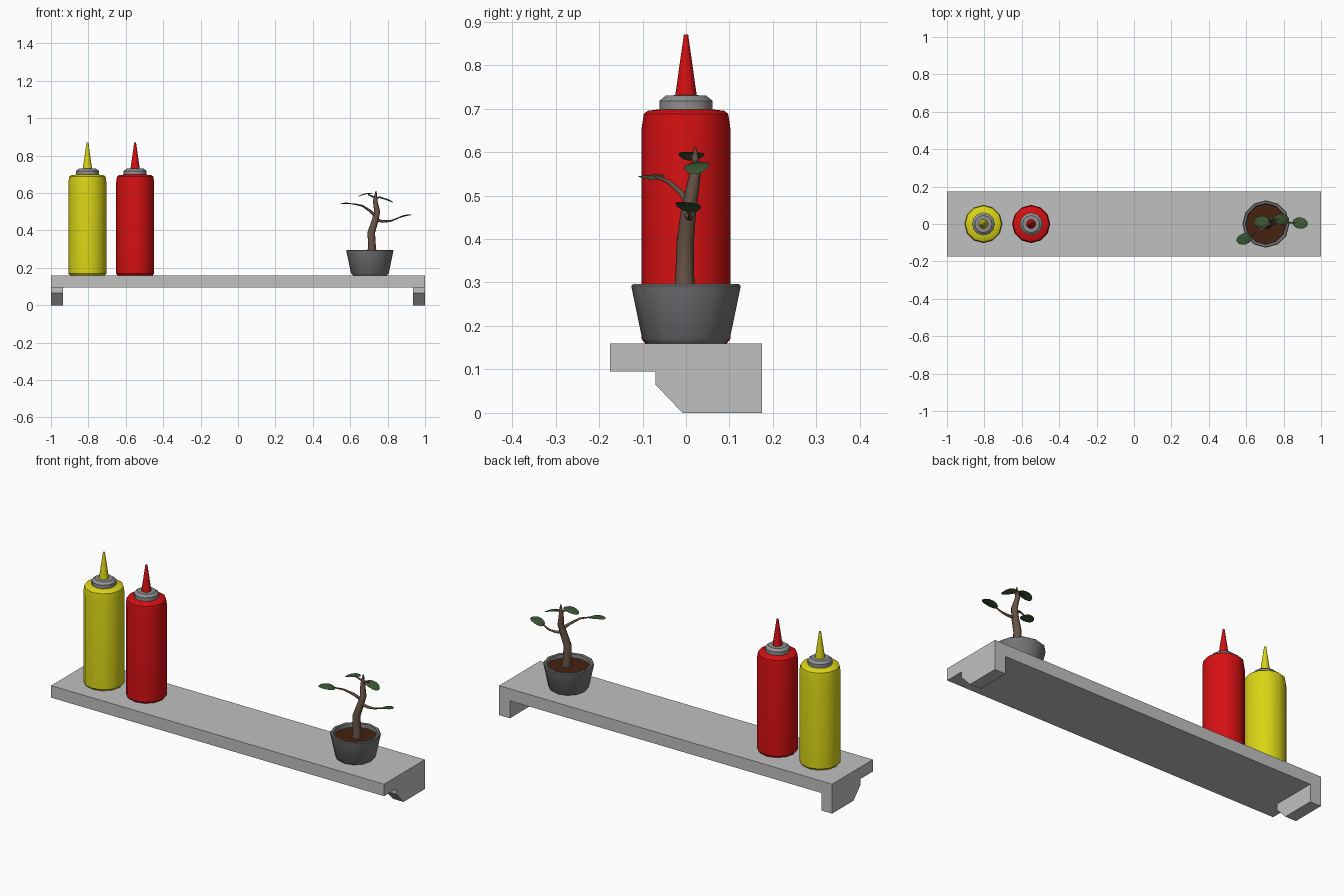
import bpy, bmesh, math
from mathutils import Vector, Euler

if "Cube" in bpy.data.objects:
    bpy.data.objects.remove(bpy.data.objects["Cube"])


def material(name, r, g, b):
    m = bpy.data.materials.new(name)
    m.use_nodes = True
    m.diffuse_color = (r, g, b, 1)
    m.node_tree.nodes["Principled BSDF"].inputs["Base Color"].default_value = (r, g, b, 1)
    return m


SHELF = material("light grey", 0.53, 0.53, 0.53)
YELLOW = material("mustard yellow", 0.7, 0.66, 0.008)
RED = material("ketchup red", 0.66, 0.005, 0.006)
COLLAR = material("collar grey", 0.27, 0.27, 0.28)
POT = material("pot grey", 0.18, 0.18, 0.19)
SOIL = material("soil brown", 0.06, 0.016, 0.005)
BARK = material("bark brown", 0.14, 0.085, 0.06)
LEAF = material("leaf green", 0.045, 0.095, 0.035)


def finish(bm, name, mat, smooth=None):
    bmesh.ops.recalc_face_normals(bm, faces=bm.faces)
    mesh = bpy.data.meshes.new(name)
    bm.to_mesh(mesh)
    bm.free()
    mesh.materials.append(mat)
    ob = bpy.data.objects.new(name, mesh)
    bpy.context.collection.objects.link(ob)
    if smooth:
        bpy.ops.object.select_all(action="DESELECT")
        ob.select_set(True)
        bpy.context.view_layer.objects.active = ob
        bpy.ops.object.shade_smooth_by_angle(angle=math.radians(smooth))
    return ob


def skin(bm, rings):
    """Bridge successive rings and cap both ends."""
    n = len(rings[0])
    for a, b in zip(rings, rings[1:]):
        for i in range(n):
            j = (i + 1) % n
            bm.faces.new((a[i], a[j], b[j], b[i]))
    bm.faces.new(rings[0])
    bm.faces.new(rings[-1])


def lathe(name, profile, x, mat, sides=12):
    bm = bmesh.new()
    angles = [math.tau * i / sides for i in range(sides)]
    skin(bm, [[bm.verts.new((x + r * math.cos(a), r * math.sin(a), z)) for a in angles]
              for r, z in profile])
    return finish(bm, name, mat, 35)


def extrude_x(name, outline, x0, x1, mat):
    bm = bmesh.new()
    skin(bm, [[bm.verts.new((x, y, z)) for y, z in outline] for x in (x0, x1)])
    return finish(bm, name, mat)


def limb(name, points, radii, mat, sides=8):
    """Tapered tube along a path."""
    bm = bmesh.new()
    pts = [Vector(p) for p in points]
    rings = []
    for i, (p, r) in enumerate(zip(pts, radii)):
        d = pts[min(i + 1, len(pts) - 1)] - pts[max(i - 1, 0)]
        u = d.cross(Vector((0.1, 1, 0))).normalized()
        v = d.cross(u).normalized()
        rings.append([bm.verts.new(p + r * (u * math.cos(a) + v * math.sin(a)))
                      for a in (math.tau * k / sides for k in range(sides))])
    skin(bm, rings)
    return finish(bm, name, mat, 60)


def leaf(name, centre, tilt_x, tilt_y, turn):
    """Thin oval blade, slightly domed."""
    bm = bmesh.new()
    bmesh.ops.create_uvsphere(bm, u_segments=12, v_segments=6, radius=1)
    for v in bm.verts:
        x, y, z = v.co
        v.co = (0.043 * x, 0.03 * y, 0.0025 * z - 0.006 * x * x)
    rot = Euler([math.radians(a) for a in (tilt_x, tilt_y, turn)]).to_matrix()
    bmesh.ops.transform(bm, matrix=rot.to_4x4(), verts=bm.verts)
    bmesh.ops.translate(bm, vec=centre, verts=bm.verts)
    return finish(bm, name, LEAF, 60)


# Shelf board with a chamfered bracket under each end
D, TOP, UNDER = 0.175, 0.16, 0.095
extrude_x("shelf_board", [(-D, UNDER), (D, UNDER), (D, TOP), (-D, TOP)], -1, 1, SHELF)
bracket = [(D, 0), (D, UNDER), (-0.07, UNDER), (-0.07, 0.065), (-0.008, 0)]
for side, s in (("left", 1), ("right", -1)):
    extrude_x(side + "_bracket", bracket, s * 0.935, s, SHELF)

# Squeeze bottles
for label, x, mat in (("yellow", -0.805, YELLOW), ("red", -0.55, RED)):
    lathe(label + "_bottle_body", [(0.094, 0.16), (0.102, 0.17), (0.102, 0.655),
          (0.097, 0.688), (0.088, 0.695), (0.055, 0.699)], x, mat)
    lathe(label + "_bottle_collar", [(0.061, 0.695), (0.061, 0.718),
          (0.046, 0.73), (0.02, 0.731)], x, COLLAR)
    lathe(label + "_bottle_nozzle", [(0.025, 0.728), (0.005, 0.87)], x, mat)

# Pot with a hollow rim, filled with soil
PX = 0.705
lathe("plant_pot", [(0.09, 0.16), (0.101, 0.171), (0.126, 0.292), (0.122, 0.296),
      (0.11, 0.294), (0.104, 0.262)], PX, POT)
lathe("soil", [(0.1, 0.25), (0.107, 0.275)], PX, SOIL)

# Crooked trunk and its branches
limb("trunk", [(0.718, -0.003, 0.26), (0.715, -0.003, 0.33), (0.713, -0.002, 0.39),
     (0.732, 0.004, 0.45), (0.744, 0.012, 0.5), (0.733, 0.023, 0.56), (0.738, 0.021, 0.61)],
     [0.025, 0.021, 0.02, 0.018, 0.016, 0.012, 0.003], BARK)
taper = [0.009, 0.007, 0.005, 0.003]
limb("front_branch", [(0.738, 0.01, 0.475), (0.705, -0.01, 0.505), (0.665, -0.04, 0.532),
     (0.615, -0.068, 0.543)], taper, BARK)
limb("left_branch", [(0.732, 0.003, 0.458), (0.775, 0.008, 0.448), (0.815, 0.01, 0.45),
     (0.86, 0.005, 0.468)], taper, BARK)
limb("upper_left_branch", [(0.735, 0.02, 0.565), (0.748, 0.022, 0.576),
     (0.76, 0.023, 0.577), (0.775, 0.024, 0.574)], [0.006, 0.005, 0.004, 0.003], BARK)
limb("upper_right_branch", [(0.735, 0.022, 0.57), (0.722, 0.019, 0.58),
     (0.71, 0.016, 0.586), (0.695, 0.014, 0.592)], [0.006, 0.005, 0.004, 0.003], BARK)

# Leaves at the branch tips
leaf("front_leaf", (0.59, -0.08, 0.545), 4, 4, 15)
leaf("left_leaf", (0.887, 0.005, 0.478), -4, -15, -8)
leaf("upper_left_leaf", (0.79, 0.025, 0.568), 5, 18, -5)
leaf("upper_right_leaf", (0.68, 0.013, 0.595), -4, -12, 8)
